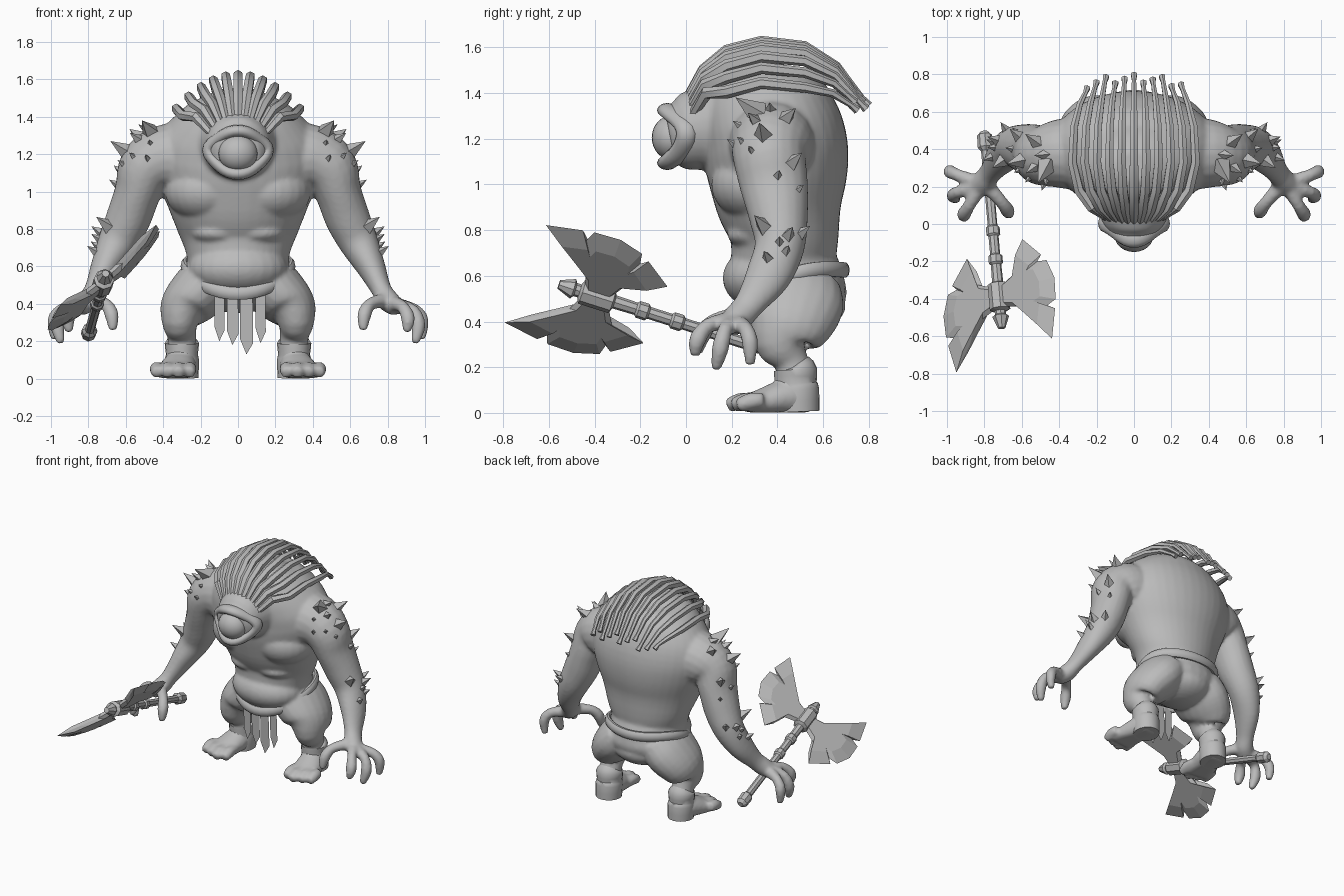
import bpy, bmesh, math
from math import sin, cos, tau
from mathutils import Vector, Matrix
from mathutils.bvhtree import BVHTree

default_cube = bpy.data.objects.get("Cube")
if default_cube:
    bpy.data.objects.remove(default_cube)

grey = bpy.data.materials.new("plain grey")
grey.use_nodes = True
grey.diffuse_color = (0.5, 0.5, 0.5, 1)
grey.node_tree.nodes["Principled BSDF"].inputs["Base Color"].default_value = grey.diffuse_color


def finish(bm, name, smooth=True, angle=40):
    """Turn a bmesh into a named object with the shared material."""
    bmesh.ops.recalc_face_normals(bm, faces=bm.faces[:])
    mesh = bpy.data.meshes.new(name)
    bm.to_mesh(mesh)
    bm.free()
    mesh.materials.append(grey)
    obj = bpy.data.objects.new(name, mesh)
    bpy.context.collection.objects.link(obj)
    if smooth:
        bpy.ops.object.select_all(action="DESELECT")
        obj.select_set(True)
        bpy.context.view_layer.objects.active = obj
        bpy.ops.object.shade_smooth_by_angle(angle=math.radians(angle))
    return obj


def smooth_path(rows, steps):
    """Catmull-Rom resampling of stations."""
    rows = [Vector(r) for r in rows]
    if steps < 2:
        return rows
    out = []
    for i in range(len(rows) - 1):
        a, b, c, d = rows[max(i - 1, 0)], rows[i], rows[i + 1], rows[min(i + 2, len(rows) - 1)]
        for k in range(steps):
            t = k / steps
            out.append(b + (c - a) * t / 2 + (a - b * 2.5 + c * 2 - d / 2) * t * t
                       + (b * 3 - a - c * 3 + d) * t ** 3 / 2)
    return out + [rows[-1]]


def tube(bm, rows, up=(0, 1, 0), sides=20, steps=4, mirror=1, closed=False):
    """Loft ellipses; each row is x, y, z, radius, optional second radius."""
    rows = [tuple(r) + ((r[3],) if len(r) == 4 else ()) for r in rows]
    rows = smooth_path(rows, steps)
    pts = [Vector(r[:3]) for r in rows]
    rings, n = [], len(rows)
    for i, r in enumerate(rows):
        if closed:
            t = pts[(i + 1) % n] - pts[i - 1]
        else:
            t = pts[min(i + 1, n - 1)] - pts[max(i - 1, 0)]
        t.normalize()
        u = t.cross(Vector(up)).normalized()
        v = u.cross(t)
        ring = []
        for k in range(sides):
            a = tau * k / sides
            p = pts[i] + u * cos(a) * r[3] + v * sin(a) * r[4]
            ring.append(bm.verts.new((p.x * mirror, p.y, max(p.z, 0.002))))
        rings.append(ring)
    for i in range(n if closed else n - 1):
        a, b = rings[i], rings[(i + 1) % n]
        for k in range(sides):
            j = (k + 1) % sides
            bm.faces.new((a[k], a[j], b[j], b[k]))
    if not closed:
        bm.faces.new(rings[0])
        bm.faces.new(rings[-1])


def ball(bm, centre, size):
    matrix = Matrix.Translation(centre) @ Matrix.Diagonal((*size, 1))
    bmesh.ops.create_uvsphere(bm, u_segments=24, v_segments=16, radius=1, matrix=matrix)


# Body masses, later fused into one skin
torso = [(0, .46, .43, .2, .19), (0, .46, .53, .27, .24), (0, .43, .66, .275, .23),
         (0, .43, .78, .32, .24), (0, .41, .92, .375, .28), (0, .4, 1.06, .43, .31),
         (0, .39, 1.18, .455, .315), (0, .36, 1.29, .43, .3), (0, .33, 1.39, .345, .27),
         (0, .31, 1.48, .24, .2), (0, .31, 1.55, .09, .08)]
head = [(0, .24, 1.26, .26, .24), (0, .07, 1.24, .19, .19), (0, 0, 1.22, .165, .163),
        (0, -.045, 1.21, .14, .14), (0, -.07, 1.205, .11, .11)]
arm = [(.25, .38, 1.18, .2), (.4, .375, 1.17, .185), (.49, .365, 1.12, .155, .16),
       (.535, .385, 1, .125, .15), (.585, .405, .86, .12, .13), (.645, .41, .73, .105, .11),
       (.71, .36, .6, .078, .1), (.765, .28, .48, .055, .068), (.8, .23, .42, .06, .065),
       (.85, .19, .38, .05, .06)]
fingers = [[(.8, .22, .42, .045), (.71, .12, .4, .034), (.675, .07, .34, .039), (.67, .05, .26, .022)],
           [(.83, .19, .4, .045), (.88, .1, .385, .034), (.91, .05, .32, .039), (.9, .04, .25, .022)],
           [(.85, .2, .39, .045), (.94, .17, .36, .034), (.965, .15, .28, .039), (.945, .13, .19, .022)],
           [(.84, .22, .39, .045), (.94, .26, .37, .034), (.985, .28, .31, .037), (.98, .28, .21, .022)]]
leg = [(.13, .48, .55, .15, .2), (.205, .47, .47, .155, .22), (.285, .445, .38, .135, .19),
       (.31, .42, .3, .098, .12), (.3, .46, .23, .078, .075), (.3, .48, .14, .08, .09),
       (.3, .49, .01, .08, .09)]
foot = [(.3, .55, .05, .07, .06), (.31, .45, .07, .09, .08), (.335, .33, .045, .1, .06),
        (.345, .26, .03, .1, .045)]

bm = bmesh.new()
tube(bm, torso, sides=40)
tube(bm, head, up=(0, 0, 1), sides=28)
ball(bm, (0, .36, .59), (.265, .2, .15))
ball(bm, (0, .47, .53), (.295, .235, .15))
ball(bm, (0, .5, .47), (.22, .2, .12))
for s in (1, -1):
    tube(bm, arm, mirror=s)
    tube(bm, leg, mirror=s)
    tube(bm, foot, up=(0, 0, 1), mirror=s)
    ball(bm, (s * .17, .31, 1.0), (.22, .2, .165))
    ball(bm, (s * .1, .33, .78), (.16, .15, .07))
    for f in fingers:
        tube(bm, f, sides=10, steps=3, mirror=s)
    for k in range(4):
        x = .26 + .058 * k
        y = .2 + .022 * abs(k - 1)
        tube(bm, [(x, .34, .055, .033), (x, y + .04, .05, .04), (x, y - .02, .03, .03)],
             up=(0, 0, 1), sides=10, mirror=s)
body = finish(bm, "body")
fuse = body.modifiers.new("fuse", "REMESH")
fuse.mode = "VOXEL"
fuse.voxel_size = .012
fuse.use_smooth_shade = True
soften = body.modifiers.new("soften", "SMOOTH")
soften.factor = .5
soften.iterations = 6

# Eye, with lids drawn back to a point at each side
bm = bmesh.new()
ball(bm, (0, -.06, 1.205), (.105, .09, .098))
finish(bm, "eye")
bm = bmesh.new()
lid = []
for k in range(40):
    a = tau * k / 40
    corner = abs(cos(a)) ** 6
    lid.append((cos(a) * (.125 + .035 * corner), -.082 + .085 * cos(a) ** 2,
                1.21 + .115 * sin(a) + .012 * corner, .032, .045))
tube(bm, lid, sides=12, steps=1, closed=True)
finish(bm, "eyelids", angle=60)

# Hair strands swept back over the skull
bm = bmesh.new()
for k in range(11):
    s = (k - 5) / 5
    q = s * s
    drop = .18 * q
    end = .02 * (k % 3)
    tube(bm, [(.14 * s, .0 + .03 * q, 1.37 - .06 * q, .02), (.225 * s, .08 + .01 * q, 1.5 - .1 * q, .029),
              (.295 * s, .18, 1.585 - drop, .028), (.33 * s, .33, 1.625 - drop, .026),
              (.32 * s, .52, 1.605 - drop, .023), (.29 * s, .66 - .02 * q, 1.52 - .12 * q, .018),
              (.26 * s, .73 - .03 * q + end, 1.42 - .05 * q - end, .013),
              (.25 * s, .76 - .03 * q + end, 1.385 - .04 * q - end, .019)],
         up=(1, 0, 0), sides=6, steps=1)
finish(bm, "hair", angle=35)

# Spikes planted on the outer skin of each arm: height, bearing, length
bm = bmesh.new()
tube(bm, arm)
skin = BVHTree.FromBMesh(bm)
bm.free()
spikes = [(1.32, -62, .14), (1.33, -5, .08), (1.29, 35, .11), (1.22, -12, .12), (1.26, -75, .06),
          (1.18, -72, .06), (1.19, -45, .06), (1.28, -35, .09), (1.1, 40, .1), (1.15, -25, .06),
          (1.04, 10, .07), (.98, 50, .06), (.82, -35, .11), (.75, 0, .07), (.78, 20, .09),
          (.79, 55, .08), (.68, -20, .08), (.71, 20, .07)]


def axis_at(z):
    for a, b in zip(arm[1:], arm[2:]):
        if b[2] <= z <= a[2]:
            return Vector(a[:3]).lerp(Vector(b[:3]), (a[2] - z) / (a[2] - b[2]))
    return Vector((.43, .375, z))


bm = bmesh.new()
for z, bearing, length in spikes:
    a = math.radians(bearing)
    out = Vector((cos(a), sin(a), 0))
    spot, normal, _, _ = skin.ray_cast(axis_at(z) + out, -out)
    if not spot:
        continue
    if normal.dot(out) < 0:
        normal = -normal
    aim = (normal + out * .4 + Vector((0, 0, .25))).normalized()
    for s in (1, -1):
        d = Vector((aim.x * s, aim.y, aim.z))
        p = Vector((spot.x * s, spot.y, spot.z)) + d * (length / 2 - .025)
        turn = d.to_track_quat("Z", "Y").to_matrix().to_4x4()
        bmesh.ops.create_cone(bm, cap_ends=True, segments=4, radius1=length * .42, radius2=0,
                              depth=length, matrix=Matrix.Translation(p) @ turn)
finish(bm, "arm_spikes", smooth=False)

# Rolled waistband, ankle wraps and ragged loincloth
bm = bmesh.new()
band = []
for k in range(40):
    a = tau * k / 40
    band.append((.285 * cos(a), .455 + .24 * sin(a),
                 .54 + .085 * sin(a) + .06 * cos(a) ** 2, .022, .035))
tube(bm, band, up=(0, 0, 1), sides=10, steps=1, closed=True)
finish(bm, "waistband")
bm = bmesh.new()
for s in (1, -1):
    tube(bm, [(.3, .475, .205, .075, .075), (.3, .48, .19, .092, .094), (.3, .48, .13, .085, .092),
              (.3, .485, .1, .092, .098), (.3, .49, .005, .088, .094)], steps=2, mirror=s)
finish(bm, "ankle_wraps")
bm = bmesh.new()
for x, tip, w in ((-.1, .2, .026), (-.03, .18, .03), (.045, .13, .033), (.12, .19, .026)):
    for y in (.245, .25):
        shape = [(x - w, .48), (x + w, .48), (x + w * 1.1, tip + .06), (x, tip), (x - w, tip + .08)]
        bm.faces.new([bm.verts.new((px, y + .03 * (.48 - pz), pz)) for px, pz in shape])
finish(bm, "loincloth", smooth=False)

# Double axe: along the shaft, across the blades, through the thickness
along = Vector((.085, -.95, .3)).normalized()
across = Vector((.74, .29, .61))
across = (across - along * across.dot(along)).normalized()
through = along.cross(across)
hub = Vector((-.722, -.39, .51))


def on_axe(u, v, w=0):
    return hub + along * u + across * v + through * w


bm = bmesh.new()
shaft = [(-.93, .02), (-.91, .04), (-.84, .042), (-.82, .026), (-.4, .026), (-.39, .037),
         (-.35, .037), (-.34, .027), (-.24, .027), (-.23, .038), (-.19, .038), (-.18, .028),
         (-.08, .03), (-.07, .055), (.07, .055), (.08, .03), (.1, .03), (.11, .045), (.175, .02)]
tube(bm, [(*on_axe(u, 0), r) for u, r in shaft], up=across, sides=8, steps=1)
finish(bm, "axe_shaft", smooth=False)

outline = [(.06, .03), (.09, .13), (.2, .23), (.33, .345), (.17, .385), (.14, .33), (.12, .395),
           (0, .4), (-.11, .355), (-.12, .29), (-.15, .32), (-.27, .2), (-.11, .15), (-.06, .03)]
bm = bmesh.new()
for s in (1, -1):
    rim = [bm.verts.new(on_axe(u, v * s)) for u, v in outline]
    for w in (.022, -.022):
        core = [bm.verts.new(on_axe(u * .7, s * (.03 + (v - .03) * .75), w)) for u, v in outline]
        for k in range(len(rim)):
            j = (k + 1) % len(rim)
            bm.faces.new((rim[k], rim[j], core[j], core[k]))
        bm.faces.new(core)
finish(bm, "axe_blades", smooth=False)
